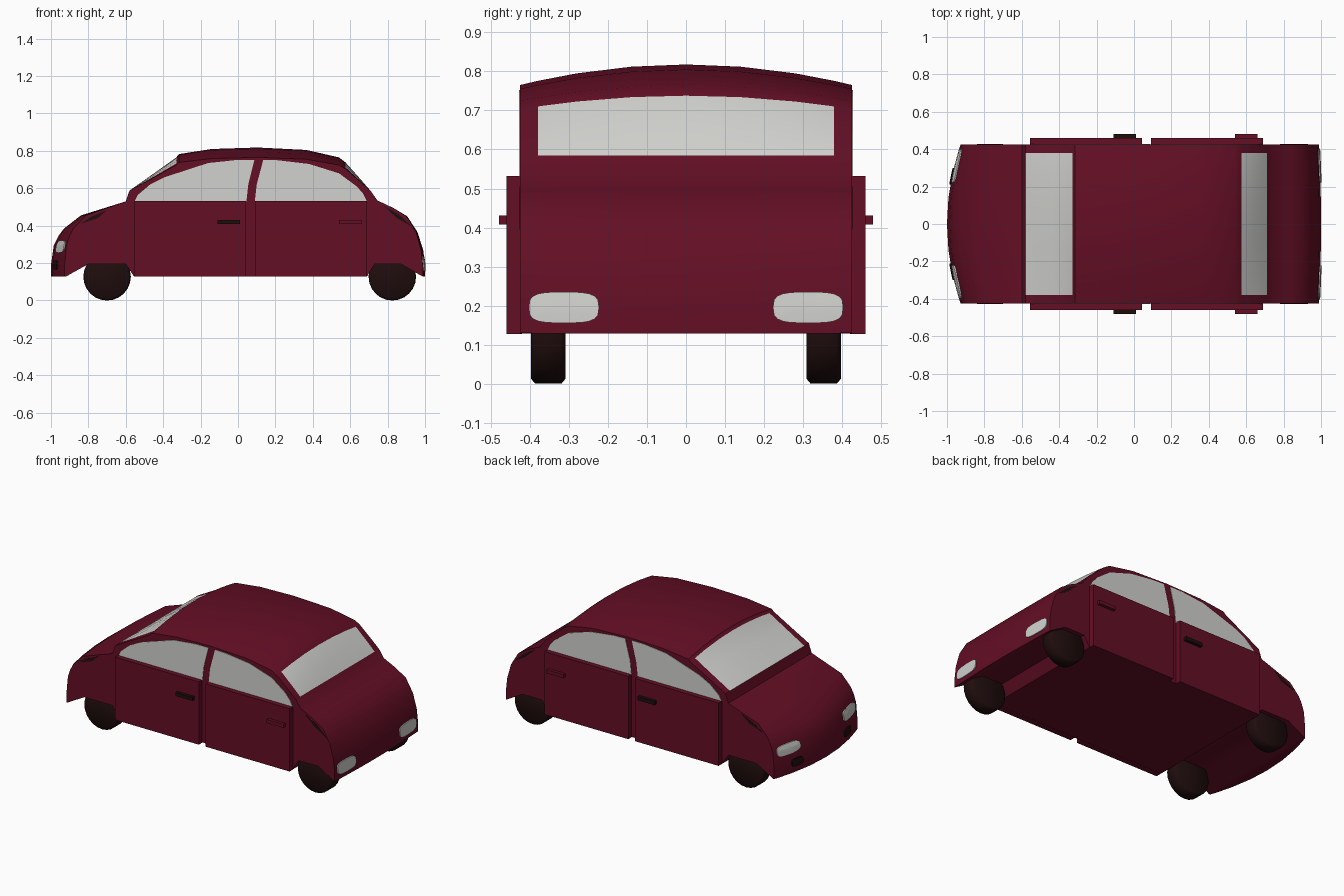
import bpy, bmesh, math

if "Cube" in bpy.data.objects:
    bpy.data.objects.remove(bpy.data.objects["Cube"])

def material(name, rgb):
    m = bpy.data.materials.new(name)
    m.diffuse_color = (*rgb, 1)
    m.use_nodes = True
    m.node_tree.nodes["Principled BSDF"].inputs["Base Color"].default_value = m.diffuse_color
    return m

RED = material("dark red paint", (0.125, 0.0045, 0.018))
GLASS = material("pale grey glass", (0.64, 0.64, 0.62))
BLACK = material("brown black rubber", (0.014, 0.004, 0.004))

def finish(name, bm, mats, angle=30):
    bmesh.ops.recalc_face_normals(bm, faces=bm.faces)
    me = bpy.data.meshes.new(name)
    bm.to_mesh(me)
    bm.free()
    for m in mats:
        me.materials.append(m)
    ob = bpy.data.objects.new(name, me)
    bpy.context.collection.objects.link(ob)
    bpy.ops.object.select_all(action='DESELECT')
    ob.select_set(True)
    bpy.context.view_layer.objects.active = ob
    bpy.ops.object.shade_smooth_by_angle(angle=math.radians(angle))
    return ob

# Centre-line profile (x, z): nose, windscreen, roof, rear window, tail
NOSE = [(-1, .128), (-1, .19), (-.985, .295), (-.96, .345), (-.93, .385), (-.84, .455)]
SCREEN = [(-.58, .588), (-.435, .69), (-.33, .765)]
ROOF = [(-.315, .783), (-.14, .81), (.105, .818), (.365, .805), (.54, .765)]
BACKLIGHT = [(.575, .738), (.645, .66), (.71, .585)]
TAIL = [(.745, .535), (.83, .495), (.905, .45), (.96, .365), (.99, .27), (1, .19), (1, .128)]
TOP = NOSE + [(-.6, .53)] + SCREEN + ROOF + BACKLIGHT + TAIL
# Underside with wheel arches
UNDER = [(.99, .13), (.87, .195), (.73, .195), (.69, .128),
         (-.556, .128), (-.6, .195), (-.8, .195), (-.92, .128)]
W = .425

def warp(x, y, z):
    """Round the nose and tail in plan and crown the roof."""
    t = (y / W) ** 2
    front = min(1, max(0, (-.6 - x) / .4)) ** 2
    rear = min(1, max(0, (x - .8) / .2)) ** 2
    return (x + (.073 * front - .012 * rear) * t, y,
            z - .2 * max(0, z - .585) * (y / .4) ** 2)

# Body shell lofted across the width
def build_body():
    bm = bmesh.new()
    cols = [-W, -.38, -.28, -.14, 0, .14, .28, .38, W]
    rings = []
    for y in cols:
        ring = [bm.verts.new(warp(x, y, z)) for x, z in TOP]
        ring += [bm.verts.new((x, y, z)) for x, z in UNDER]
        rings.append(ring)
    loop = TOP + UNDER
    n = len(loop)
    for c in range(len(cols) - 1):
        for i in range(n):
            j = (i + 1) % n
            f = bm.faces.new((rings[c][i], rings[c][j], rings[c + 1][j], rings[c + 1][i]))
            a, b = loop[i], loop[j]
            pane = (a in SCREEN and b in SCREEN) or (a in BACKLIGHT and b in BACKLIGHT)
            if pane and 0 < c < len(cols) - 2:
                f.material_index = 1
    bm.faces.new(rings[0])
    bm.faces.new(rings[-1])
    finish("car_body", bm, [RED, GLASS])

# Flat side parts, made on both sides of the car
def side_plates(name, pts, y0, y1, mat):
    for s, side in ((-1, "right"), (1, "left")):
        bm = bmesh.new()
        a = [bm.verts.new((x, s * y0, z)) for x, z in pts]
        b = [bm.verts.new((x, s * y1, z)) for x, z in pts]
        bm.faces.new(a)
        bm.faces.new(b)
        for i in range(len(pts)):
            j = (i + 1) % len(pts)
            bm.faces.new((a[i], a[j], b[j], b[i]))
        finish(f"{name}_{side}", bm, [mat])

def rect(x0, x1, z0, z1):
    return [(x0, z0), (x1, z0), (x1, z1), (x0, z1)]

# Lamps: rounded thin discs following the nose or tail
def lamps(name, profile, sign, yc, zc, ry, rz, mat):
    def surface(z):
        pts = sorted(profile, key=lambda p: p[1])
        for (xa, za), (xb, zb) in zip(pts, pts[1:]):
            if za <= z <= zb:
                return xa + (xb - xa) * (z - za) / (zb - za)
        return pts[-1][0]
    for s, side in ((-1, "right"), (1, "left")):
        bm = bmesh.new()
        def vert(k, ang, off):
            c, d = math.cos(ang), math.sin(ang)
            y = s * yc + k * ry * math.copysign(abs(c) ** .6, c)
            z = zc + k * rz * math.copysign(abs(d) ** .6, d)
            x, y, z = warp(surface(z), y, z)
            return bm.verts.new((x + sign * off, y, z))
        n = 20
        angs = [2 * math.pi * i / n for i in range(n)]
        mid = vert(0, 0, .006)
        rings = [[vert(k, a, o) for a in angs] for k, o in ((.5, .006), (1, .006), (1, -.002))]
        for i in range(n):
            j = (i + 1) % n
            bm.faces.new((mid, rings[0][i], rings[0][j]))
            for p, q in zip(rings, rings[1:]):
                bm.faces.new((p[i], q[i], q[j], p[j]))
        finish(f"{name}_{side}", bm, [mat])

# Wheels: bevelled cylinders
def wheel(name, x, y):
    bm = bmesh.new()
    r, n, half = .127, 24, .044
    rings = []
    for dy, rr in ((-half, r - .012), (-half + .01, r), (half - .01, r), (half, r - .012)):
        rings.append([bm.verts.new((x + rr * math.sin(2 * math.pi * i / n), y + dy,
                                    r - rr * math.cos(2 * math.pi * i / n))) for i in range(n)])
    bm.faces.new(rings[0])
    bm.faces.new(rings[-1])
    for p, q in zip(rings, rings[1:]):
        for i in range(n):
            j = (i + 1) % n
            bm.faces.new((p[i], p[j], q[j], q[i]))
    finish(name, bm, [BLACK], 50)

build_body()

# Doors and handles
side_plates("front_door", rect(-.555, .042, .127, .532), .42, .46, RED)
side_plates("rear_door", rect(.09, .69, .127, .532), .42, .46, RED)
side_plates("front_handle", rect(-.11, .01, .408, .431), .455, .48, BLACK)
side_plates("rear_handle", rect(.54, .66, .408, .431), .455, .48, RED)

# Side windows
side_plates("front_side_window", [(-.553, .53), (-.535, .565), (-.47, .62), (-.39, .66), (-.16, .735),
            (0, .752), (.088, .752), (.055, .62), (.045, .53)], .422, .428, GLASS)
side_plates("rear_side_window", [(.09, .53), (.1, .62), (.135, .752), (.21, .75), (.38, .73), (.54, .68),
            (.635, .61), (.67, .57), (.69, .53)], .422, .428, GLASS)

# Dark slivers along the wing edges
side_plates("front_wing_trim", [(-.84, .41), (-.79, .445), (-.70, .485), (-.75, .44)], .422, .427, BLACK)
side_plates("rear_wing_trim", [(.78, .505), (.86, .46), (.93, .395), (.85, .44)], .422, .427, BLACK)

# Lamps
lamps("headlight", NOSE, -1, .31, .288, .09, .033, GLASS)
lamps("fog_lamp", NOSE, -1, .255, .19, .045, .025, BLACK)
lamps("tail_light", TAIL, 1, .313, .195, .09, .04, GLASS)

# Wheels
for x, end in ((-.70, "front"), (.825, "rear")):
    for s, side in ((-1, "right"), (1, "left")):
        wheel(f"{end}_wheel_{side}", x, s * .353)
